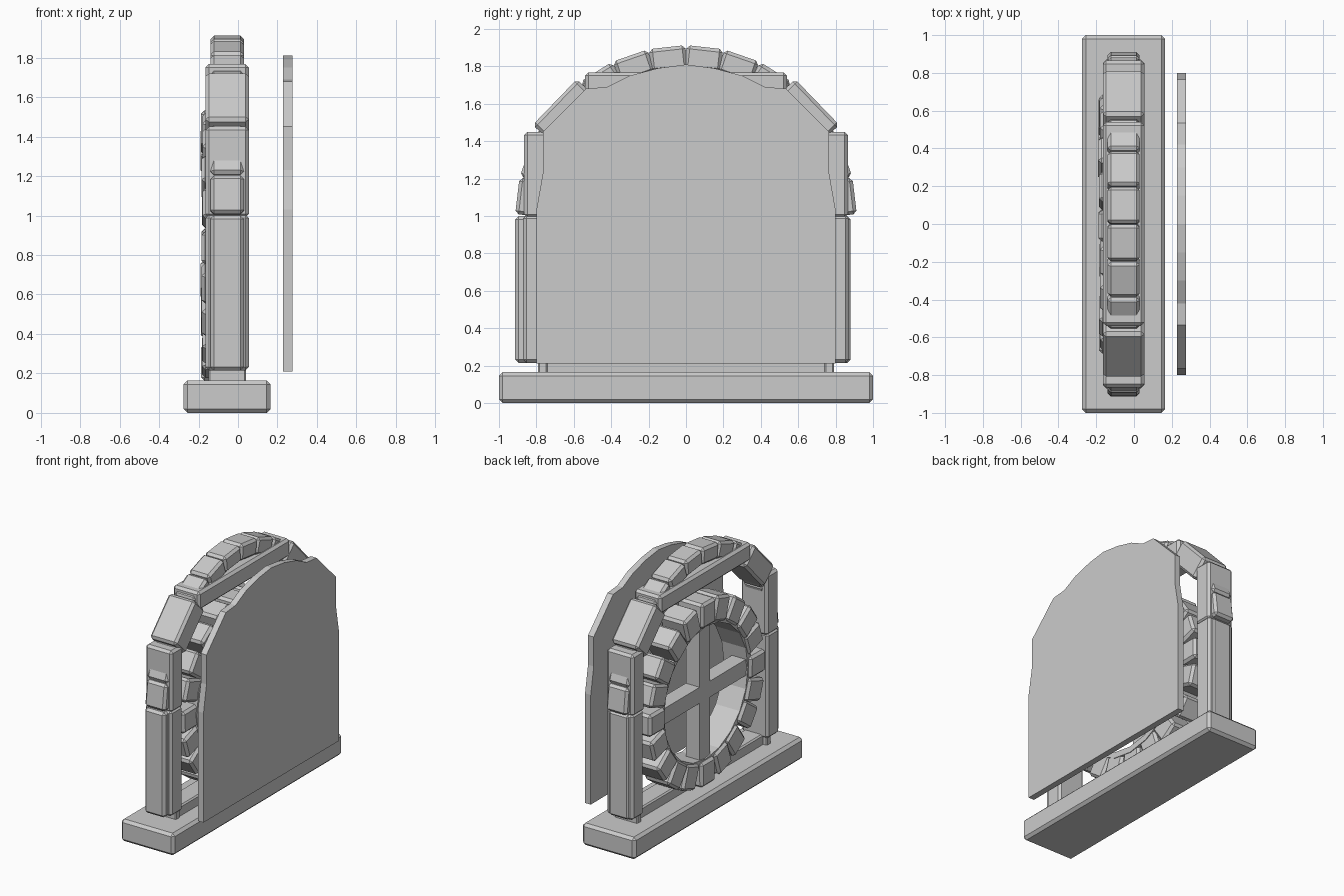
import bpy
import bmesh
import math
import random
from mathutils import Matrix, Vector

random.seed(4)
cube = bpy.data.objects.get("Cube")
if cube:
    bpy.data.objects.remove(cube, do_unlink=True)

stone = bpy.data.materials.new("grey_stone")
stone.use_nodes = True
stone.diffuse_color = (0.6, 0.6, 0.6, 1)
stone.node_tree.nodes["Principled BSDF"].inputs["Base Color"].default_value = (0.6, 0.6, 0.6, 1)


def add_object(name, bm):
    bmesh.ops.recalc_face_normals(bm, faces=bm.faces)
    mesh = bpy.data.meshes.new(name)
    bm.to_mesh(mesh)
    bm.free()
    mesh.materials.append(stone)
    obj = bpy.data.objects.new(name, mesh)
    bpy.context.collection.objects.link(obj)
    return obj


def block(name, x, y, z, tilt=0, bevel=0.018):
    """Chamfered block from (min, max) ranges, tilted about its own x axis."""
    bm = bmesh.new()
    size = [r[1] - r[0] for r in (x, y, z)]
    centre = Vector([(r[0] + r[1]) / 2 for r in (x, y, z)])
    bmesh.ops.create_cube(bm, size=1, matrix=Matrix.Diagonal((*size, 1)))
    obj = add_object(name, bm)
    obj.location = centre
    obj.rotation_euler.x = tilt
    if bevel:
        mod = obj.modifiers.new("chamfer", "BEVEL")
        mod.width = bevel
        mod.segments = 1
    return obj


def radial_block(name, x, angle, centre_z, inner, outer, width):
    """Block whose height points away from a centre; angle 0 is straight up."""
    r = (inner + outer) / 2
    h = (outer - inner) / 2
    y, z = r * math.sin(angle), centre_z + r * math.cos(angle)
    return block(name, x, (y - width / 2, y + width / 2), (z - h, z + h), -angle)


FRAME = (-0.165, 0.055)
TRIM = (-0.14, 0.03)

# Base slab and sill
block("base", (-0.275, 0.165), (-1, 1), (0, 0.165), bevel=0.02)
block("sill", (-0.12, 0.03), (-0.76, 0.76), (0.15, 0.24), bevel=0.01)

# Posts and diagonal corner blocks on both sides
for side, label in ((-1, "front"), (1, "back")):
    def span(a, b):
        return tuple(sorted((side * a, side * b)))
    block(label + "_post_foot", (-0.15, 0.04), span(0.74, 0.79), (0.15, 0.3), bevel=0.008)
    block(label + "_lower_post", FRAME, span(0.73, 0.87), (0.215, 1.005))
    block(label + "_upper_post", FRAME, span(0.72, 0.865), (0.99, 1.45))
    block(label + "_outer_strip", TRIM, span(0.80, 0.913 if side < 0 else 0.88), (0.215, 1.0))
    block(label + "_corner_block", FRAME, span(0.47, 0.81), (1.465, 1.635), -side * math.radians(46))

# Top beam
block("top_beam", FRAME, (-0.54, 0.54), (1.63, 1.768))

# Outer arch of stones
for i in range(14):
    a = math.radians(12.8) * (i - 6.5)
    radial_block("arch_stone", TRIM, a, 1.0, 0.785, 0.908, 0.195)

# Round window ring, with slightly uneven stones
RING_Z = 0.847
for i in range(20):
    a = math.tau * i / 20
    front = -0.185 + random.uniform(-0.006, 0.006)
    radial_block("ring_stone", (front, 0.03), a + random.uniform(-0.02, 0.02),
                 RING_Z, 0.5, 0.685, 0.165)

# Smooth lining inside the ring
bm = bmesh.new()
bmesh.ops.create_cone(bm, cap_ends=False, segments=20, radius1=0.54, radius2=0.54, depth=0.2,
                      matrix=Matrix.Translation((-0.065, 0, RING_Z)) @ Matrix.Rotation(math.pi / 2, 4, "Y"))
lining = add_object("ring_lining", bm)
solid = lining.modifiers.new("thickness", "SOLIDIFY")
solid.thickness = 0.045

# Window cross bars
block("vertical_bar", (-0.155, -0.04), (-0.06, 0.06), (RING_Z - 0.52, RING_Z + 0.52), bevel=0)
block("horizontal_bar", (-0.155, -0.04), (-0.52, 0.52), (RING_Z - 0.06, RING_Z + 0.06), bevel=0)

# Backing panel, a mirrored outline extruded to a thin sheet
half = [(0.8, 0.21), (0.8, 1.03), (0.765, 1.23), (0.765, 1.45), (0.535, 1.68),
        (0.42, 1.69), (0.3, 1.75), (0.15, 1.79)]
outline = half + [(0, 1.81)] + [(-y, z) for y, z in reversed(half)]
bm = bmesh.new()
face = bm.faces.new([bm.verts.new((0.228, y, z)) for y, z in outline])
moved = bmesh.ops.extrude_face_region(bm, geom=[face])["geom"]
bmesh.ops.translate(bm, vec=(0.047, 0, 0), verts=[v for v in moved if isinstance(v, bmesh.types.BMVert)])
add_object("backing_panel", bm)
